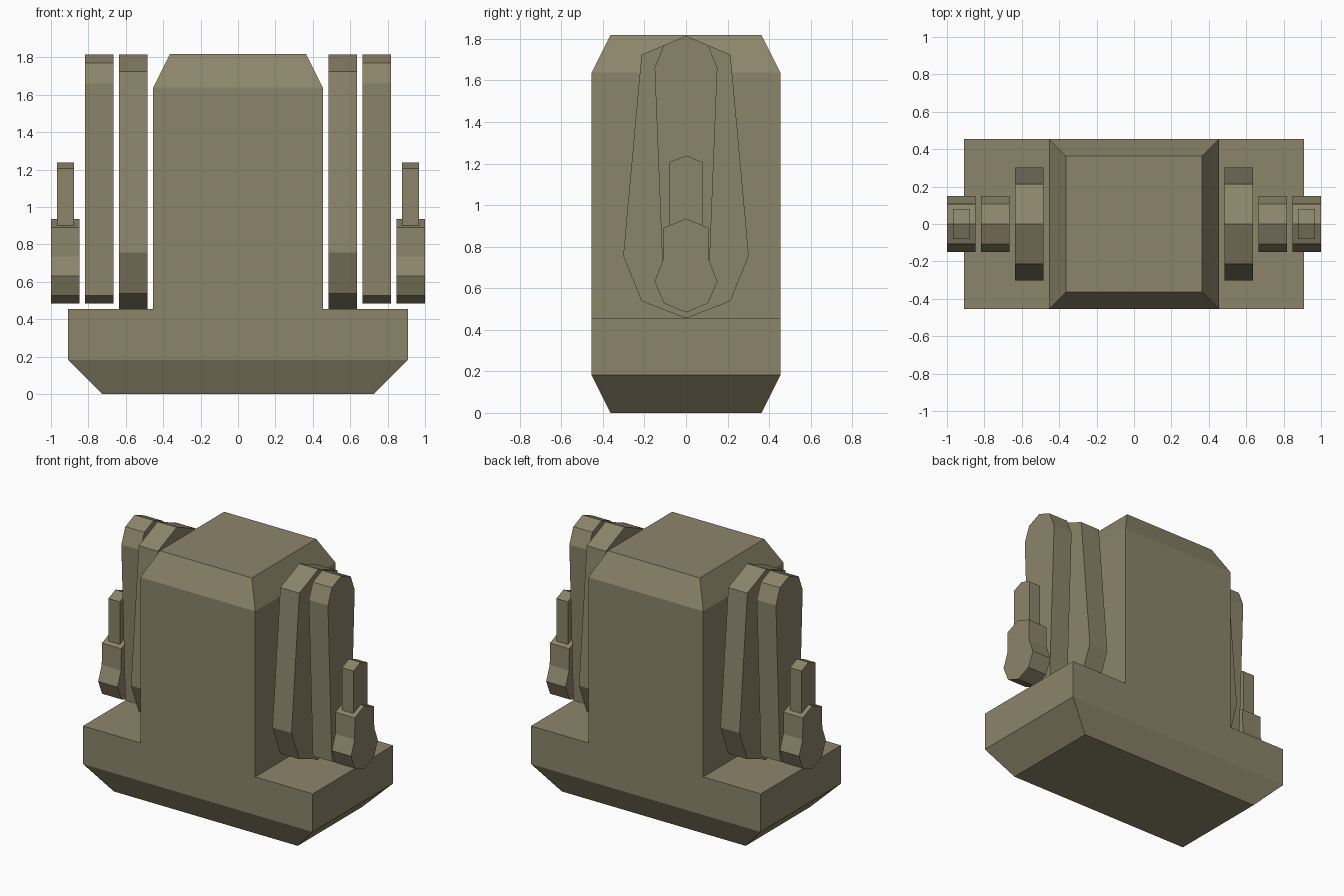
import bpy, bmesh

if "Cube" in bpy.data.objects:
    bpy.data.objects.remove(bpy.data.objects["Cube"])

# Single drab olive colour
olive = bpy.data.materials.new("drab_olive")
olive.diffuse_color = (0.265, 0.235, 0.145, 1)
olive.use_nodes = True
olive.node_tree.nodes["Principled BSDF"].inputs["Base Color"].default_value = olive.diffuse_color


def finish(name, bm):
    bmesh.ops.recalc_face_normals(bm, faces=bm.faces)
    mesh = bpy.data.meshes.new(name)
    bm.to_mesh(mesh)
    bm.free()
    mesh.materials.append(olive)
    obj = bpy.data.objects.new(name, mesh)
    bpy.context.collection.objects.link(obj)
    return obj


def loft(bm, rings, cap_start=True, cap_end=True):
    """Skin a list of equal-length rings of points."""
    loops = [[bm.verts.new(p) for p in ring] for ring in rings]
    n = len(loops[0])
    for a, b in zip(loops, loops[1:]):
        for i in range(n):
            j = (i + 1) % n
            bm.faces.new((a[i], a[j], b[j], b[i]))
    if cap_start:
        bm.faces.new(loops[0])
    if cap_end:
        bm.faces.new(loops[-1])


def rect(hx, hy, z):
    return [(-hx, -hy, z), (hx, -hy, z), (hx, hy, z), (-hx, hy, z)]


def block(name, levels):
    bm = bmesh.new()
    loft(bm, [rect(*lv) for lv in levels])
    return finish(name, bm)


def plate(name, x0, x1, bottom, side, top):
    """Upright plate: half profile (y, z) mirrored in y, extruded along x."""
    outline = [p for p in [bottom] if p] + side + [p for p in [top] if p]
    outline += [(-y, z) for y, z in reversed(side)]
    for s, label in ((1, "right"), (-1, "left")):
        bm = bmesh.new()
        loft(bm, [[(s * x, y, z) for y, z in outline] for x in (x0, x1)])
        finish(f"{name}_{label}", bm)


# Base with chamfered underside, and tower with chamfered top
block("base", [(0.727, 0.364, 0), (0.908, 0.454, 0.182), (0.908, 0.454, 0.454)])
block("tower", [(0.454, 0.454, 0.454), (0.454, 0.454, 1.638), (0.364, 0.364, 1.818)])

# Layered side plates
plate("inner_plate", 0.484, 0.635, (0, 0.455),
      [(0.214, 0.538), (0.302, 0.757), (0.214, 1.724)], (0, 1.814))
plate("middle_plate", 0.666, 0.817, (0, 0.483),
      [(0.106, 0.527), (0.151, 1.66), (0.106, 1.77)], (0, 1.814))
plate("outer_lug", 0.847, 1.0, (0, 0.483),
      [(0.106, 0.527), (0.151, 0.632), (0.111, 0.735), (0.108, 0.89)], (0, 0.935))

# Short pin rising from each outer lug
plate("lug_pin", 0.878, 0.969, None, [(0.08, 0.88), (0.08, 1.206)], (0, 1.238))
